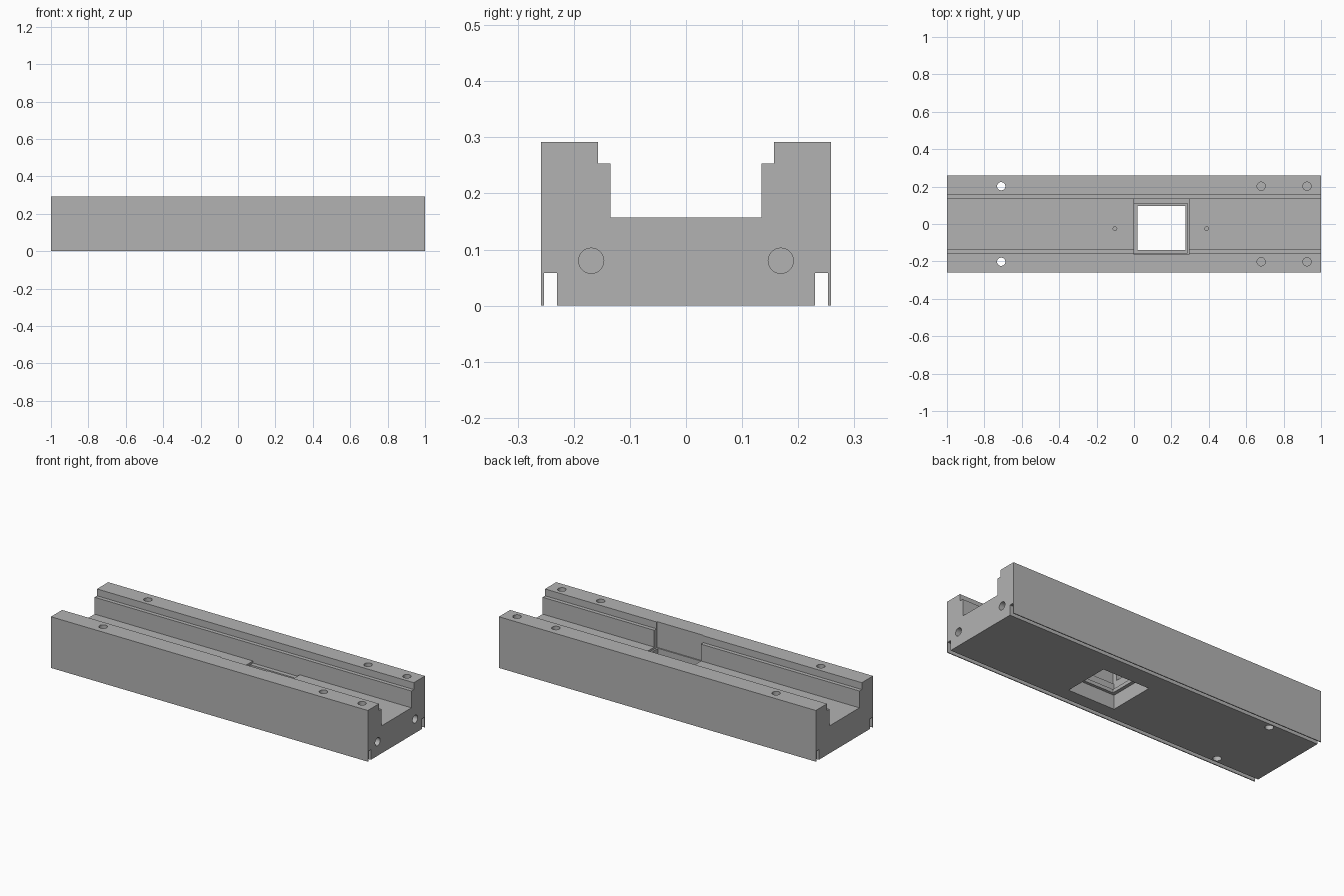
import bpy, bmesh
from mathutils import Matrix

old = bpy.data.objects.get("Cube")
if old:
    bpy.data.objects.remove(old, do_unlink=True)

grey = bpy.data.materials.new("machined grey")
grey.use_nodes = True
colour = (0.45, 0.45, 0.45, 1)
grey.diffuse_color = colour
grey.node_tree.nodes["Principled BSDF"].inputs["Base Color"].default_value = colour


def make_object(name, bm):
    bmesh.ops.recalc_face_normals(bm, faces=bm.faces)
    mesh = bpy.data.meshes.new(name)
    bm.to_mesh(mesh)
    bm.free()
    mesh.materials.append(grey)
    obj = bpy.data.objects.new(name, mesh)
    bpy.context.collection.objects.link(obj)
    return obj


# Channel body: half profile mirrored and extruded along the length
half = [(0.23, 0), (0.23, 0.058), (0.253, 0.058), (0.253, 0), (0.258, 0),
        (0.258, 0.292), (0.157, 0.292), (0.157, 0.253), (0.135, 0.253), (0.135, 0.157)]
profile = half + [(-y, z) for y, z in reversed(half)]
bm = bmesh.new()
end = bm.faces.new([bm.verts.new((-1, y, z)) for y, z in profile])
ext = bmesh.ops.extrude_face_region(bm, geom=[end])
bmesh.ops.translate(bm, verts=[v for v in ext["geom"] if isinstance(v, bmesh.types.BMVert)], vec=(2, 0, 0))
body = make_object("channel_body", bm)


def cut(name, bm):
    cutter = make_object(name, bm)
    cutter.hide_render = True
    mod = body.modifiers.new(name, "BOOLEAN")
    mod.operation = "DIFFERENCE"
    mod.solver = "EXACT"
    mod.object = cutter
    bpy.context.view_layer.objects.active = body
    bpy.ops.object.modifier_apply(modifier=name)
    bpy.data.objects.remove(cutter, do_unlink=True)


def cut_box(name, low, high):
    bm = bmesh.new()
    size = [b - a for a, b in zip(low, high)]
    centre = [(a + b) / 2 for a, b in zip(low, high)]
    bmesh.ops.create_cube(bm, size=1, matrix=Matrix.Translation(centre) @ Matrix.Diagonal((*size, 1)))
    cut(name, bm)


def cut_hole(name, centre, radius, depth, axis="Z"):
    bm = bmesh.new()
    turn = Matrix.Rotation(1.570796, 4, "Y") if axis == "X" else Matrix.Identity(4)
    bmesh.ops.create_cone(bm, cap_ends=True, segments=32, radius1=radius, radius2=radius,
                          depth=depth * 2, matrix=Matrix.Translation(centre) @ turn)
    cut(name, bm)


# Window pockets above and below a thin web
cut_box("upper_shelf", (0, -0.162, 0.145), (0.295, 0.135, 0.4))
cut_box("upper_pocket", (0, -0.155, 0.1), (0.285, 0.11, 0.2))
cut_box("lower_pocket", (0, -0.155, -0.1), (0.295, 0.115, 0.08))
cut_box("window", (0.02, -0.139, 0.05), (0.275, 0.096, 0.2))

# Rail, end and floor holes
for side in (-1, 1):
    cut_hole("through_hole", (-0.71, side * 0.202, 0.292), 0.022, 0.4)
    for x in (0.68, 0.925):
        cut_hole("rail_hole", (x, side * 0.202, 0.292), 0.022, 0.14)
    cut_hole("end_hole", (1, side * 0.169, 0.08), 0.0225, 0.12, "X")
for x in (-0.102, 0.388):
    cut_hole("floor_hole", (x, -0.025, 0.157), 0.01, 0.08)

bpy.ops.object.select_all(action="DESELECT")
body.select_set(True)
bpy.context.view_layer.objects.active = body
bpy.ops.object.shade_smooth_by_angle()
